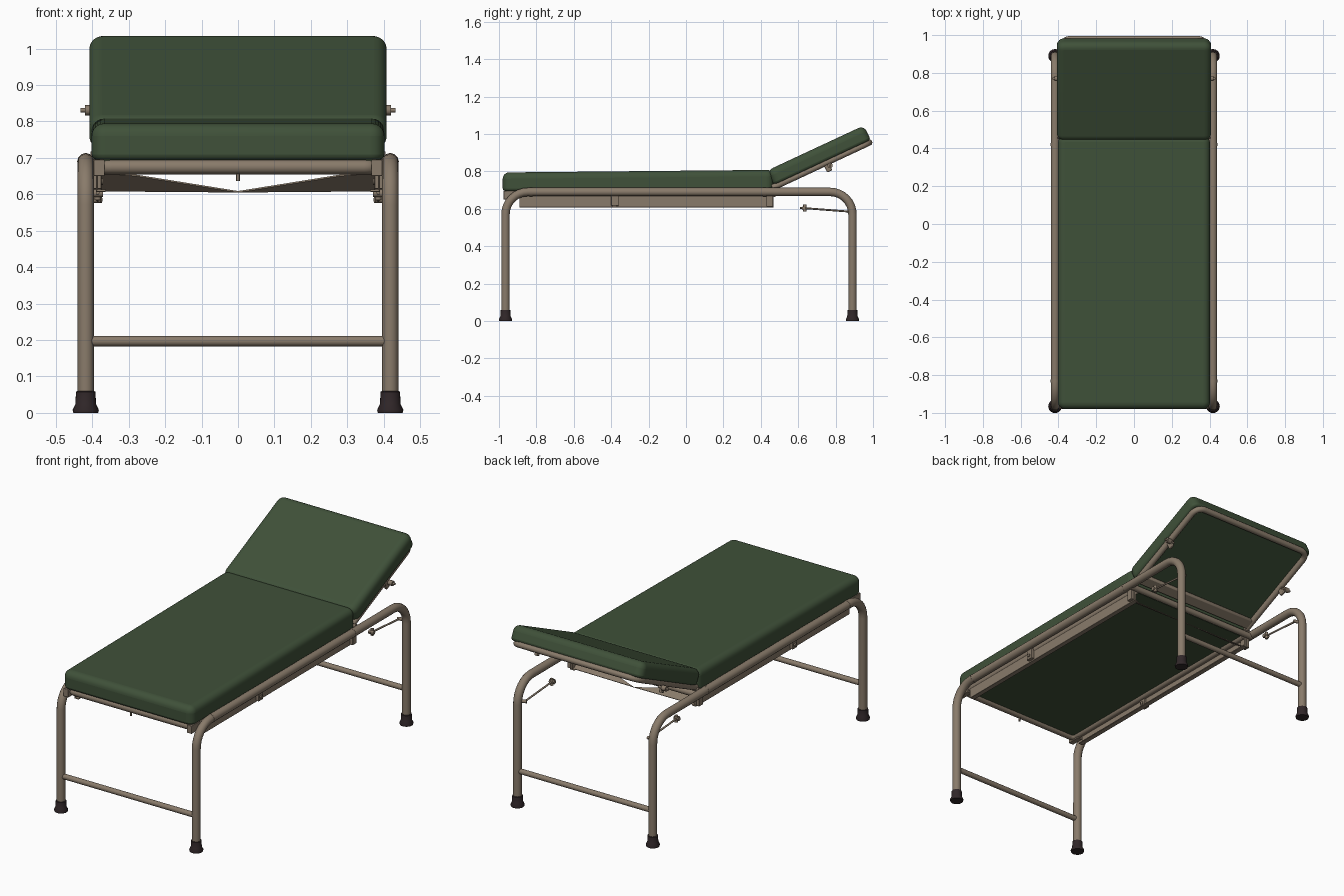
import bpy, bmesh, math
from mathutils import Vector, Matrix

cube = bpy.data.objects.get("Cube")
if cube:
    bpy.data.objects.remove(cube, do_unlink=True)


def material(name, rgb, rough):
    m = bpy.data.materials.new(name)
    m.use_nodes = True
    m.diffuse_color = (*rgb, 1)
    bsdf = m.node_tree.nodes["Principled BSDF"]
    bsdf.inputs["Base Color"].default_value = (*rgb, 1)
    bsdf.inputs["Roughness"].default_value = rough
    return m


GREEN = material("green vinyl", (0.05, 0.082, 0.041), 0.6)
PAINT = material("beige paint", (0.25, 0.197, 0.145), 0.5)
RUBBER = material("dark rubber", (0.03, 0.02, 0.022), 0.8)

# Tilted space of the headrest: y runs up its length, z is its normal
TILT = Matrix.Translation((0, 0.465, 0.705)) @ Matrix.Rotation(math.radians(25), 4, 'X')
FLAT = Matrix.Identity(4)


def finish(name, mesh, mat, space=FLAT):
    ob = bpy.data.objects.new(name, mesh)
    bpy.context.collection.objects.link(ob)
    mesh.materials.clear()
    mesh.materials.append(mat)
    ob.matrix_world = space
    bpy.ops.object.select_all(action='DESELECT')
    ob.select_set(True)
    bpy.context.view_layer.objects.active = ob
    bpy.ops.object.shade_smooth_by_angle(angle=math.radians(40))
    return ob


def fillet(points, radius, steps=8):
    """Round the inner corners of a path."""
    pts = [Vector(p) for p in points]
    out = [pts[0]]
    for a, b, c in zip(pts, pts[1:], pts[2:]):
        p, q = b + (a - b).normalized() * radius, b + (c - b).normalized() * radius
        centre = p + q - b
        for i in range(steps + 1):
            t = i / steps * math.pi / 2
            out.append(centre + (p - centre) * math.cos(t) + (q - centre) * math.sin(t))
    return out + [pts[-1]]


def tube(name, points, r, mat=PAINT, space=FLAT, bend=0):
    path = fillet(points, bend) if bend else points
    cu = bpy.data.curves.new(name, 'CURVE')
    cu.dimensions = '3D'
    cu.bevel_depth, cu.bevel_resolution, cu.use_fill_caps = r, 4, True
    sp = cu.splines.new('POLY')
    sp.points.add(len(path) - 1)
    for sp_pt, p in zip(sp.points, path):
        sp_pt.co = (*p, 1)
    tmp = bpy.data.objects.new(name + "_path", cu)
    mesh = bpy.data.meshes.new_from_object(tmp)
    bpy.data.objects.remove(tmp)
    return finish(name, mesh, mat, space)


def box(name, lo, hi, mat=PAINT, space=FLAT, bevel=0):
    bm = bmesh.new()
    lo, hi = Vector(lo), Vector(hi)
    size = hi - lo
    bmesh.ops.create_cube(bm, size=1, matrix=Matrix.Translation((lo + hi) / 2) @ Matrix.Diagonal((*size, 1)))
    mesh = bpy.data.meshes.new(name)
    bm.to_mesh(mesh)
    bm.free()
    ob = finish(name, mesh, mat, space)
    if bevel:
        mod = ob.modifiers.new("Rounding", 'BEVEL')
        mod.width, mod.segments = bevel, 2
    return ob


def lathe(name, profile, centre, mat, sides=24):
    bm = bmesh.new()
    rings = []
    for r, z in profile:
        rings.append([bm.verts.new((centre[0] + r * math.cos(i * math.tau / sides),
                                    centre[1] + r * math.sin(i * math.tau / sides), z)) for i in range(sides)])
    for a, b in zip(rings, rings[1:]):
        for i in range(sides):
            j = (i + 1) % sides
            bm.faces.new((a[i], a[j], b[j], b[i]))
    bm.faces.new(rings[0][::-1])
    bm.faces.new(rings[-1])
    mesh = bpy.data.meshes.new(name)
    bm.to_mesh(mesh)
    bm.free()
    return finish(name, mesh, mat)


def cushion(name, lo, hi, space, drop=0.0):
    """Padded slab: rounded plan corners, soft top edge, tighter bottom edge."""
    ob = box(name, lo, hi, GREEN, space)
    bm = bmesh.new()
    bm.from_mesh(ob.data)
    for v in bm.verts:
        if v.co.z > lo[2] + 0.01 and v.co.y < 0:
            v.co.z -= drop
    upright = [e for e in bm.edges if abs(e.verts[0].co.z - e.verts[1].co.z) > 0.02]
    bmesh.ops.bevel(bm, geom=upright, offset=0.038, segments=6, profile=0.5, affect='EDGES')
    for normal_sign, width, seg in ((1, 0.034, 6), (-1, 0.014, 3)):
        bm.normal_update()
        cap = max(bm.faces, key=lambda f: f.normal.z * normal_sign * f.calc_area())
        bmesh.ops.bevel(bm, geom=list(cap.edges), offset=width, segments=seg, profile=0.5, affect='EDGES')
    bm.to_mesh(ob.data)
    bm.free()
    ob.data.polygons.foreach_set("use_smooth", [True] * len(ob.data.polygons))


# Upholstery and the board under the bed
cushion("bed_cushion", (-0.402, -0.98, 0.695), (0.402, 0.468, 0.808), FLAT, drop=0.014)
cushion("headrest_cushion", (-0.408, 0.012, 0.018), (0.408, 0.585, 0.103), TILT)
box("bed_board", (-0.385, -0.95, 0.67), (0.385, 0.455, 0.698), GREEN)

FRONT, BACK, SIDE, TOP = -0.965, 0.89, 0.418, 0.69

for s, label in ((1, "left"), (-1, "right")):
    x = s * SIDE
    # Bent side tube forming two legs and a top rail
    tube(label + "_leg_tube", [(x, FRONT, 0.03), (x, FRONT, TOP), (x, BACK, TOP), (x, BACK, 0.03)], 0.0225, bend=0.12)
    for y, end in ((FRONT, "front"), (BACK, "back")):
        lathe(f"{label}_{end}_foot", [(0.034, 0), (0.036, 0.008), (0.028, 0.025), (0.027, 0.058), (0.023, 0.06)],
              (x, y), RUBBER)
    for y in (-0.83, 0.42):
        tube(f"{label}_tube_collar", [(x, y - 0.008, TOP), (x, y + 0.008, TOP)], 0.0235)

    # Angle-iron rail under the bed
    def rail(name, x0, x1, y0, y1, z0, z1):
        box(f"{label}_{name}", (min(s * x0, s * x1), y0, z0), (max(s * x0, s * x1), y1, z1), bevel=0.002)

    rail("rail_web", 0.384, 0.39, -0.89, 0.468, 0.607, 0.68)
    rail("rail_flange", 0.362, 0.388, -0.89, 0.468, 0.607, 0.613)
    rail("rail_clip", 0.375, 0.408, -0.4, -0.36, 0.615, 0.675)
    rail("hinge_bracket", 0.375, 0.408, 0.43, 0.465, 0.612, 0.69)
    rail("front_bracket", 0.366, 0.396, -0.975, -0.9, 0.65, 0.695)
    tube(label + "_clip_bolt", [(s * 0.37, -0.38, 0.635), (s * 0.415, -0.38, 0.635)], 0.009)
    tube(label + "_hinge_pin", [(s * 0.37, 0.465, 0.705), (s * 0.405, 0.465, 0.705)], 0.012)

    # Headrest lug with thumb screw
    box(label + "_headrest_lug", (s * 0.385 - 0.008, 0.3, -0.042), (s * 0.385 + 0.008, 0.33, 0.01),
        space=TILT, bevel=0.004)
    tube(label + "_lug_bolt", [(s * 0.37, 0.33, -0.015), (s * 0.432, 0.33, -0.015)], 0.006, space=TILT)
    tube(label + "_lug_nut", [(s * 0.393, 0.33, -0.015), (s * 0.42, 0.33, -0.015)], 0.014, space=TILT)

    # Folded support rod pivoting on the back leg
    tube(label + "_support_rod", [(s * 0.385, 0.87, 0.585), (s * 0.385, 0.61, 0.605)], 0.005)
    tube(label + "_rod_pivot", [(s * 0.375, 0.87, 0.585), (x, 0.885, 0.585)], 0.009)
    tube(label + "_rod_hook", [(s * 0.385, 0.635, 0.585), (s * 0.385, 0.635, 0.622)], 0.009)
    tube(label + "_rod_end", [(s * 0.37, 0.63, 0.603), (s * 0.4, 0.63, 0.603)], 0.011)

    # Sloping, tapered half of the brace plate below the hinge
    bm = bmesh.new()
    corners = [(0.378, 0.455, 0.608), (0, 0.455, 0.605), (0.28, 0.39, 0.65), (0.378, 0.38, 0.658)]
    face = bm.faces.new([bm.verts.new((s * cx, cy, cz)) for cx, cy, cz in corners])
    ext = bmesh.ops.extrude_face_region(bm, geom=[face])
    bmesh.ops.translate(bm, vec=(0, 0.003, 0.004), verts=[v for v in ext["geom"] if isinstance(v, bmesh.types.BMVert)])
    bmesh.ops.recalc_face_normals(bm, faces=bm.faces)
    mesh = bpy.data.meshes.new(label + "_brace_plate")
    bm.to_mesh(mesh)
    bm.free()
    finish(label + "_brace_plate", mesh, PAINT)

# Cross members between the legs and the tube frame under the bed
for y, end in ((FRONT, "front"), (BACK, "back")):
    tube(end + "_stretcher", [(-SIDE, y, 0.197), (SIDE, y, 0.197)], 0.0145)
tube("bed_frame", [(-0.375, 0.46, 0.675), (-0.375, -0.945, 0.675), (0.375, -0.945, 0.675), (0.375, 0.46, 0.675)],
     0.02, bend=0.03)
tube("hinge_cross_tube", [(-SIDE, 0.472, 0.68), (SIDE, 0.472, 0.68)], 0.017)
tube("front_catch", [(0, -0.945, 0.636), (0, -0.945, 0.66)], 0.005)

# Headrest frame loop and its lower cross plate
W = 0.383
tube("headrest_frame", [(-W, 0.0, 0.008), (-W, 0.572, 0.008), (W, 0.572, 0.008), (W, 0.0, 0.008)],
     0.0165, space=TILT, bend=0.05)
box("headrest_lower_plate", (-W, 0.015, -0.006), (W, 0.075, 0.02), space=TILT, bevel=0.008)
